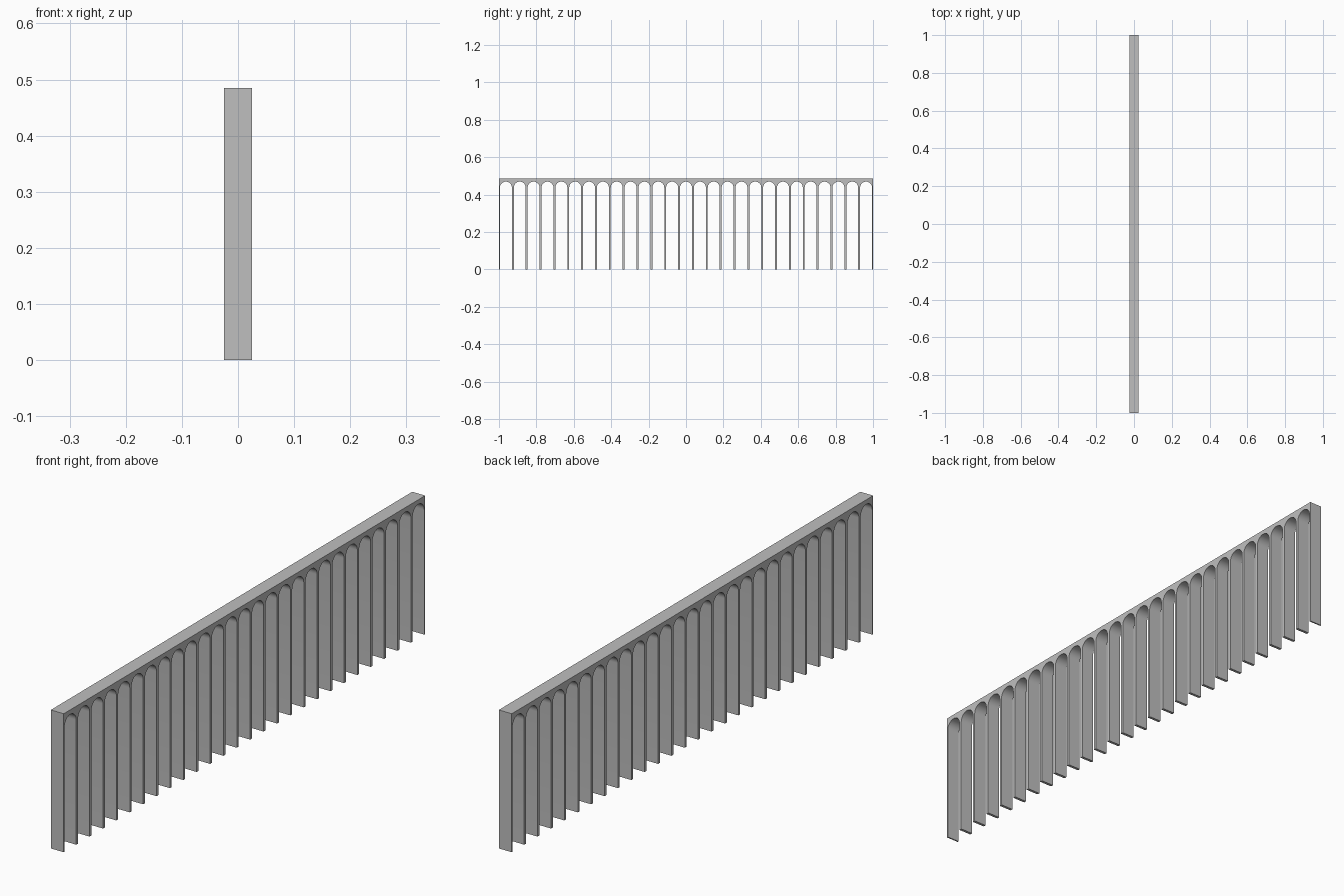
import bpy, bmesh, math

if "Cube" in bpy.data.objects:
    bpy.data.objects.remove(bpy.data.objects["Cube"])

LENGTH, DEPTH, HEIGHT = 2.0, 0.05, 0.485
BAYS = 27
PITCH = LENGTH / BAYS
HALF_PIER = 0.005
RADIUS = PITCH / 2 - HALF_PIER
SPRING = 0.469 - RADIUS      # height where the arch curve starts
SEGMENTS = 16

# Outline in the y-z plane: flat top, then piers and round arches along the bottom
outline = [(LENGTH / 2, HEIGHT), (-LENGTH / 2, HEIGHT), (-LENGTH / 2, 0)]
for i in range(BAYS):
    yc = -LENGTH / 2 + (i + 0.5) * PITCH
    outline.append((yc - RADIUS, 0))
    for k in range(SEGMENTS + 1):
        a = math.pi * (1 - k / SEGMENTS)
        outline.append((yc + RADIUS * math.cos(a), SPRING + RADIUS * math.sin(a)))
    outline.append((yc + RADIUS, 0))
outline.append((LENGTH / 2, 0))

# Extrude the outline through the wall thickness
bm = bmesh.new()
face = bm.faces.new([bm.verts.new((-DEPTH / 2, y, z)) for y, z in outline])
ext = bmesh.ops.extrude_face_region(bm, geom=[face], use_keep_orig=True)
moved = [g for g in ext["geom"] if isinstance(g, bmesh.types.BMVert)]
bmesh.ops.translate(bm, verts=moved, vec=(DEPTH, 0, 0))
bmesh.ops.recalc_face_normals(bm, faces=bm.faces)
bmesh.ops.triangulate(bm, faces=[f for f in bm.faces if len(f.verts) > 4])

mesh = bpy.data.meshes.new("arcade_wall")
bm.to_mesh(mesh)
bm.free()
wall = bpy.data.objects.new("arcade_wall", mesh)
bpy.context.collection.objects.link(wall)

# Plain grey
grey = bpy.data.materials.new("light_grey")
grey.diffuse_color = (0.52, 0.52, 0.52, 1)
grey.use_nodes = True
grey.node_tree.nodes["Principled BSDF"].inputs["Base Color"].default_value = grey.diffuse_color
mesh.materials.append(grey)

# Smooth arch soffits, sharp corners
bpy.context.view_layer.objects.active = wall
wall.select_set(True)
bpy.ops.object.shade_smooth_by_angle(angle=math.radians(30))
